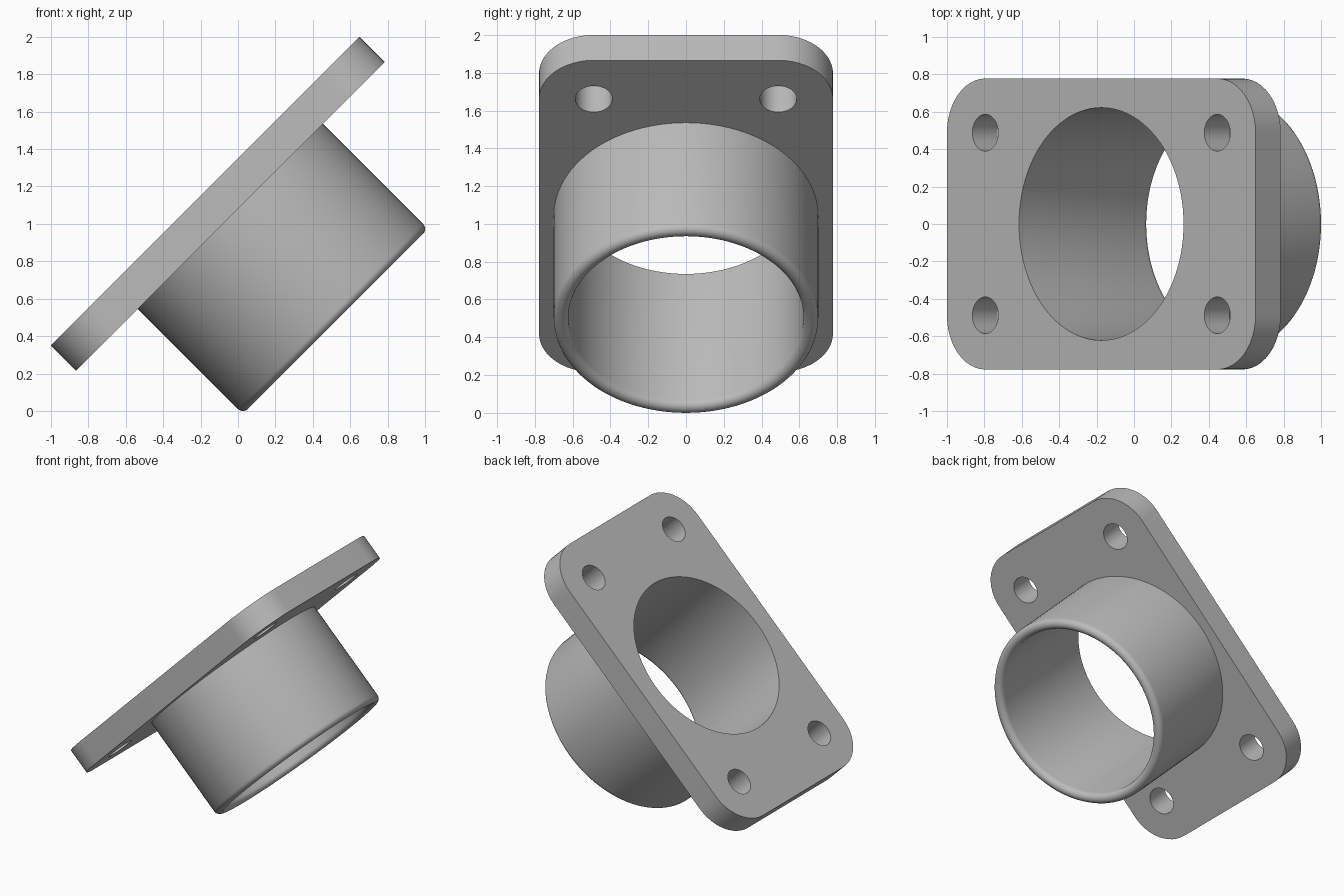
import bpy
import bmesh
from math import sin, cos, pi, radians

cube = bpy.data.objects.get("Cube")
if cube:
    bpy.data.objects.remove(cube)

# Dimensions
half_len, half_wid, thick = 1.167, 0.778, 0.19
corner_r, hole_r = 0.29, 0.098
bore_r, tube_r, tube_len = 0.622, 0.70, 0.985
lip_r = (tube_r - bore_r) / 2
cx, cy = half_len - corner_r, half_wid - corner_r

bm = bmesh.new()


def circle(r, n, x=0, y=0):
    return [(x + r * cos(2 * pi * i / n), y + r * sin(2 * pi * i / n)) for i in range(n)]


def rounded_outline(steps=12):
    points = []
    for k, (sx, sy) in enumerate([(1, 1), (-1, 1), (-1, -1), (1, -1)]):
        for i in range(steps + 1):
            a = (k + i / steps) * pi / 2
            points.append((sx * cx + corner_r * cos(a), sy * cy + corner_r * sin(a)))
    return points


def add_ring(points, z):
    return [bm.verts.new((x, y, z)) for x, y in points]


def bridge(a, b):
    n = len(a)
    for i in range(n):
        j = (i + 1) % n
        bm.faces.new((a[i], a[j], b[j], b[i]))


def fill_between(rings):
    edges = []
    for ring in rings:
        for i, v in enumerate(ring):
            edges.append(bm.edges.get((v, ring[i - 1])))
    bmesh.ops.triangle_fill(bm, edges=edges, use_beauty=True)


# Flange rim and bolt holes
top_rings, under_rings = [], []
outlines = [rounded_outline()]
outlines += [circle(hole_r, 32, sx * cx, sy * cy) for sx in (-1, 1) for sy in (-1, 1)]
for points in outlines:
    upper, lower = add_ring(points, 0), add_ring(points, -thick)
    bridge(upper, lower)
    top_rings.append(upper)
    under_rings.append(lower)

# Tube: bore, rounded lip and outer wall
profile = [(bore_r, 0)]
for i in range(11):
    a = pi + pi * i / 10
    profile.append((bore_r + lip_r + lip_r * cos(a), lip_r - tube_len + lip_r * sin(a)))
profile.append((tube_r, -thick))
tube = [add_ring(circle(r, 96), z) for r, z in profile]
for a, b in zip(tube, tube[1:]):
    bridge(a, b)

# Flat flange faces
fill_between(top_rings + [tube[0]])
fill_between(under_rings + [tube[-1]])
bmesh.ops.recalc_face_normals(bm, faces=bm.faces)

mesh = bpy.data.meshes.new("flanged_tube")
bm.to_mesh(mesh)
bm.free()
body = bpy.data.objects.new("flanged_tube", mesh)
bpy.context.collection.objects.link(body)
body.location = (-0.175, 0, 1.175)
body.rotation_euler = (0, radians(-45), 0)

# Plain grey metal
grey = bpy.data.materials.new("grey_metal")
grey.use_nodes = True
colour = (0.5, 0.5, 0.5, 1)
grey.diffuse_color = colour
grey.node_tree.nodes["Principled BSDF"].inputs["Base Color"].default_value = colour
mesh.materials.append(grey)

bpy.ops.object.select_all(action="DESELECT")
body.select_set(True)
bpy.context.view_layer.objects.active = body
bpy.ops.object.shade_smooth_by_angle(angle=radians(30))
